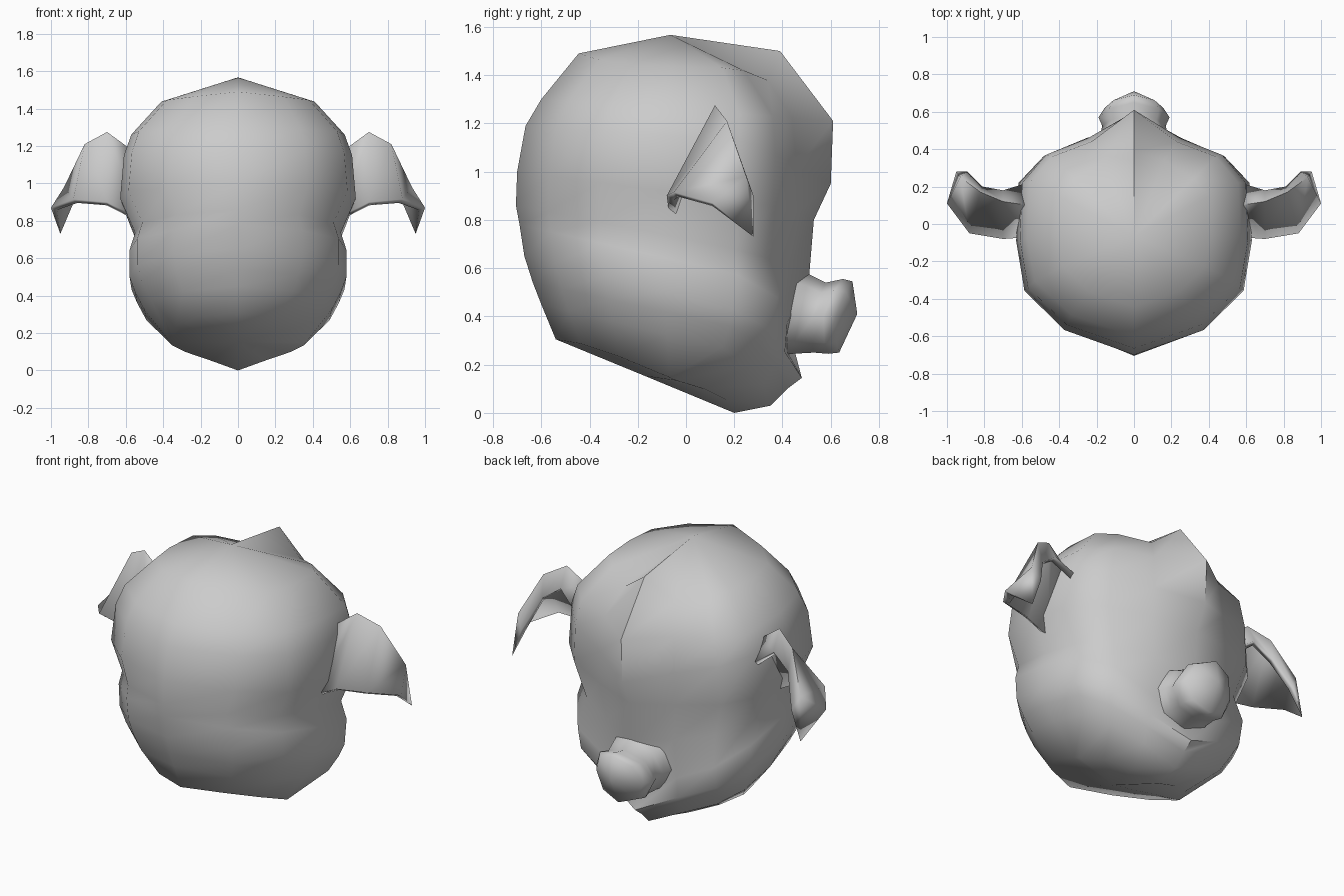
import bpy, bmesh, math

if "Cube" in bpy.data.objects:
    bpy.data.objects.remove(bpy.data.objects["Cube"])


def finish(name, bm, angle=50, recalc=True):
    if recalc:
        bmesh.ops.recalc_face_normals(bm, faces=bm.faces)
    me = bpy.data.meshes.new(name)
    bm.to_mesh(me)
    bm.free()
    ob = bpy.data.objects.new(name, me)
    bpy.context.collection.objects.link(ob)
    bpy.ops.object.select_all(action='DESELECT')
    ob.select_set(True)
    bpy.context.view_layer.objects.active = ob
    bpy.ops.object.shade_smooth_by_angle(angle=math.radians(angle))
    return ob


def loft(bm, rings, start=None, end=None):
    vr = [[bm.verts.new(p) for p in r] for r in rings]
    n = len(vr[0])
    for a, b in zip(vr, vr[1:]):
        for i in range(n):
            j = (i + 1) % n
            bm.faces.new((a[i], a[j], b[j], b[i]))
    for ring, tip in ((vr[0], start), (vr[-1], end)):
        if tip:
            c = bm.verts.new(tip)
            for i in range(n):
                bm.faces.new((ring[i], ring[(i + 1) % n], c))


# Head: tilted rings, each given as
# z back, z side, z front, y back, y front, half width, y side, y cheek, y beside nose
levels = [
    (.305, .09, .00, -.54, .20, .36, -.04, .08, .17),
    (.45, .27, .03, -.60, .35, .50, .15, .26, .32),
    (.54, .36, .10, -.635, .42, .55, .18, .31, .37),
    (.65, .43, .145, -.67, .48, .58, .19, .35, .41),
    (.78, .575, .25, -.69, .42, .58, .21, .38, .42),
    (.86, .68, .56, -.705, .51, .55, .20, .33, .43),
    (1.00, .88, .80, -.70, .53, .63, .22, .36, .46),
    (1.19, 1.13, .95, -.665, .60, .61, .22, .37, .46),
    (1.30, 1.24, 1.21, -.60, .61, .57, .22, .36, .44),
    (1.49, 1.47, 1.50, -.445, .39, .41, .15, .24, .34),
]
fx = (0, .59, .93, 1, .98, .77, .40, 0)
rings = []
for k, (zb, zs, zf, yb, yf, w, ys, yc, yn) in enumerate(levels):
    top, bottom = k == len(levels) - 1, k == 0
    ys_all = (yb, yb * .81, yb * .51, yb * .13, ys, yc, yn, yf)
    half = []
    for i, (f, y) in enumerate(zip(fx, ys_all)):
        if i <= 4:
            z = zb + (zs - zb) * (y - yb) / (ys - yb)
        else:
            z = zs + (zf - zs) * (.3, .62, 1)[i - 5]
        if bottom:
            z += .045 * f
        if top:
            z -= (.04 * f if i <= 4 else (.06, .11, 0)[i - 5])
        half.append((w * f, y, z))
    rings.append(half + [(-x, y, z) for x, y, z in half[-2:0:-1]])
bm = bmesh.new()
loft(bm, rings, (0, -.17, .153), (0, -.065, 1.567))
finish("head", bm)

# Snout: rings given as y top, z top, y bottom, z bottom, half width, side sweep
rings = []
for yt, zt, yb, zb, w, sweep in [(.42, .60, .38, .24, .21, 0), (.51, .575, .44, .245, .18, 0),
                                 (.58, .54, .53, .25, .17, .03), (.65, .555, .59, .245, .19, .05),
                                 (.69, .545, .635, .25, .155, .04)]:
    r = []
    for i in range(8):
        a = math.tau * i / 8
        c, s = math.cos(a), math.sin(a)
        t = (1 + s) / 2
        r.append((w * c, yb + (yt - yb) * t - sweep * c * c, zb + (zt - zb) * t))
    rings.append(r)
bm = bmesh.new()
loft(bm, rings, (0, .38, .42), (0, .71, .41))
finish("snout", bm, 85)

# Drooping folded ears: rows run from the head outward
back = [(.56, -.07, .83), (.70, -.08, .90), (.88, -.05, .915), (1.0, .11, .87)]
ridge = [(.57, .10, 1.18), (.70, .12, 1.275), (.82, .17, 1.21), (.93, .25, .98)]
front = [(.57, .22, 1.06), (.70, .18, 1.16), (.81, .20, 1.08), (.89, .28, .90)]
bm = bmesh.new()
rows = [[bm.verts.new(p) for p in r] for r in (back, ridge, front)]
for a, b in zip(rows, rows[1:]):
    for i in range(3):
        bm.faces.new((a[i], a[i + 1], b[i + 1], b[i]))
t = bm.verts.new((.95, .28, .73))
bm.faces.new((rows[0][3], t, rows[1][3]))
bm.faces.new((rows[1][3], t, rows[2][3]))
ears = finish("ears", bm, 60, recalc=False)
# Ear thickness tapers to a sharp tip
group = ears.vertex_groups.new(name="thick")
group.add(list(range(12)), 1.0, 'REPLACE')
thick = ears.modifiers.new("thickness", 'SOLIDIFY')
thick.thickness = .035
thick.offset = -1
thick.vertex_group = "thick"
ears.modifiers.new("mirror", 'MIRROR')
